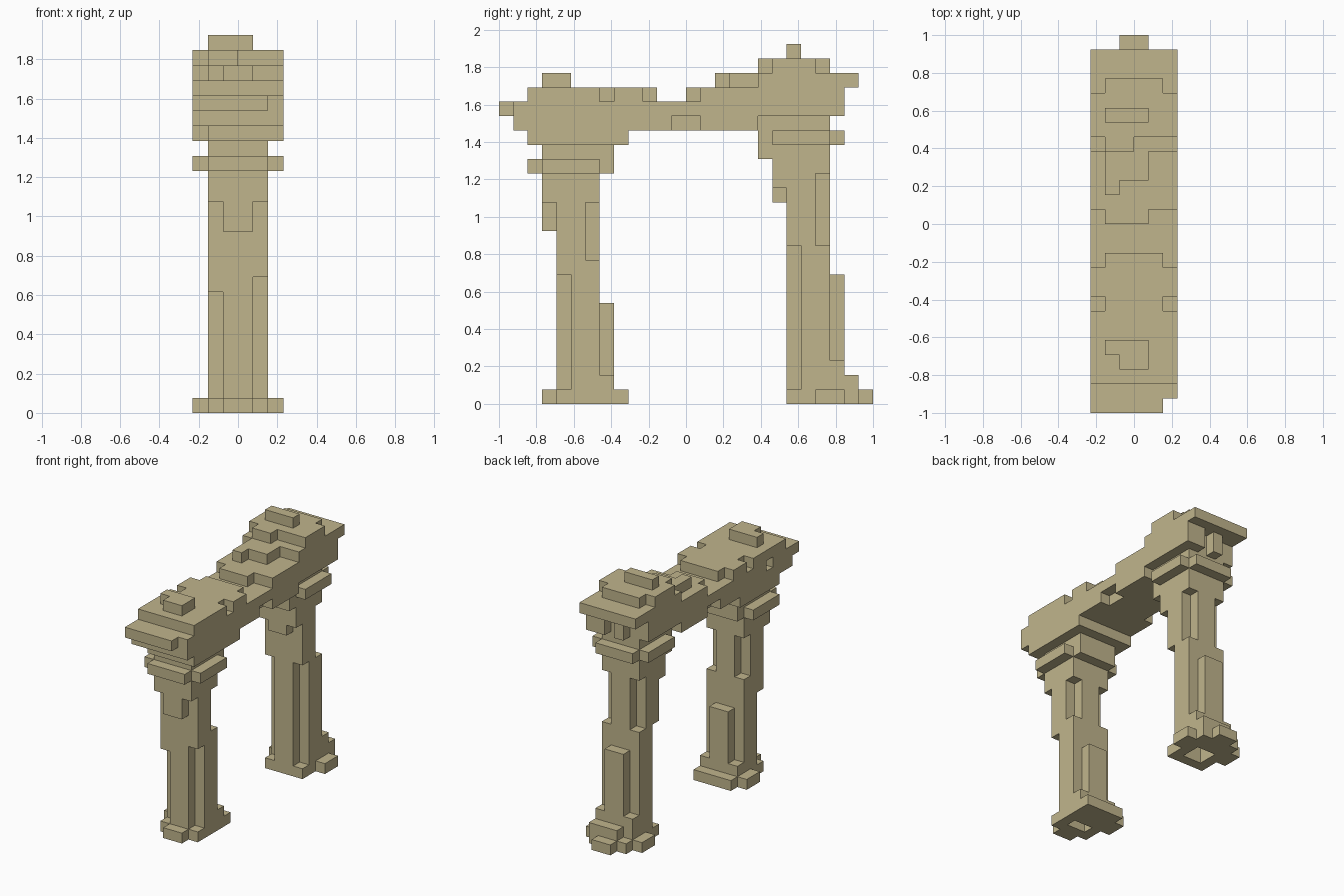
import bpy
import bmesh
from itertools import product
from mathutils import Vector

UNIT = 2 / 26  # edge length of one stone cube

default_cube = bpy.data.objects.get("Cube")
if default_cube:
    bpy.data.objects.remove(default_cube)

stone = bpy.data.materials.new("sandstone")
stone.use_nodes = True
stone_colour = (0.53, 0.46, 0.265, 1)
stone.diffuse_color = stone_colour
shader = stone.node_tree.nodes["Principled BSDF"]
shader.inputs["Base Color"].default_value = stone_colour
shader.inputs["Roughness"].default_value = 0.9


class Masonry:
    """A part made of unit cubes: blocks are added and carved, then skinned."""

    def __init__(self, name):
        self.name = name
        self.cells = set()

    @staticmethod
    def region(x, y, z):
        return set(product(range(*x), range(*y), range(*z)))

    def add(self, x, y, z):
        self.cells |= self.region(x, y, z)

    def carve(self, x, y, z):
        self.cells -= self.region(x, y, z)

    def carve_pair(self, x, y, z):
        self.carve(x, y, z)
        self.carve((-x[1], -x[0]), y, z)

    def build(self):
        bm = bmesh.new()
        verts = {}

        def corner(point):
            key = tuple(round(c) for c in point)
            if key not in verts:
                verts[key] = bm.verts.new(Vector(key) * UNIT)
            return verts[key]

        for cell in sorted(self.cells):
            for axis, side in product(range(3), (0, 1)):
                normal = Vector((0, 0, 0))
                normal[axis] = 2 * side - 1
                if tuple(int(c + n) for c, n in zip(cell, normal)) in self.cells:
                    continue
                u, v = Vector((0, 0, 0)), Vector((0, 0, 0))
                u[(axis + 1) % 3] = v[(axis + 2) % 3] = 1
                if not side:
                    u, v = v, u
                base = Vector(cell)
                base[axis] += side
                bm.faces.new([corner(p) for p in (base, base + u, base + u + v, base + v)])

        # Merge coplanar squares into large flat faces
        bmesh.ops.dissolve_limit(bm, angle_limit=0.01, verts=bm.verts[:], edges=bm.edges[:])
        mesh = bpy.data.meshes.new(self.name)
        bm.to_mesh(mesh)
        bm.free()
        mesh.materials.append(stone)
        part = bpy.data.objects.new(self.name, mesh)
        bpy.context.collection.objects.link(part)


MIDDLE, SHAFT, FULL = (-1, 1), (-2, 2), (-3, 3)
EDGE, RIM = (1, 2), (2, 3)

# Front leg: shaft, chipped corners and raised panels
leg = Masonry("front_leg")
leg.add(SHAFT, (-9, -6), (0, 18))
leg.add(SHAFT, (-10, -9), (14, 18))
leg.add(MIDDLE, (-10, -9), (12, 14))
leg.add(MIDDLE, (-6, -5), (2, 7))
leg.carve(EDGE, (-9, -8), (1, 9))
leg.carve((-2, -1), (-9, -8), (1, 8))
leg.carve_pair(EDGE, (-7, -6), (10, 14))
# Front leg: stepped foot with a hollow underneath
leg.add(SHAFT, (-9, -4), (0, 1))
leg.add(MIDDLE, (-10, -9), (0, 1))
leg.add((-3, -2), (-7, -5), (0, 1))
leg.add(SHAFT, (-6, -5), (1, 2))
leg.carve(MIDDLE, (-8, -7), (0, 8))
# Front leg: cross-shaped capital
leg.add(SHAFT, (-11, -5), (16, 17))
leg.add(FULL, (-10, -6), (16, 17))
leg.add(SHAFT, (-6, -5), (17, 18))
leg.build()

# Back leg: shaft, chipped corners and raised panels
leg = Masonry("back_leg")
leg.add(SHAFT, (7, 10), (0, 19))
leg.add(SHAFT, (6, 7), (15, 19))
leg.add(MIDDLE, (6, 7), (14, 15))
leg.add(MIDDLE, (10, 11), (3, 9))
leg.carve_pair(EDGE, (7, 8), (1, 11))
leg.carve_pair(EDGE, (9, 10), (11, 16))
# Back leg: stepped foot with a hollow underneath
leg.add(SHAFT, (7, 12), (0, 1))
leg.add(FULL, (9, 11), (0, 1))
leg.add(MIDDLE, (12, 13), (0, 1))
leg.add((-1, 2), (10, 12), (1, 2))
leg.add(SHAFT, (10, 11), (1, 3))
leg.carve(MIDDLE, (8, 10), (0, 8))
# Back leg: cross-shaped capital and neck
leg.add(SHAFT, (5, 6), (17, 19))
leg.add(SHAFT, (6, 11), (18, 19))
leg.add(FULL, (6, 10), (18, 19))
leg.add(SHAFT, (5, 10), (19, 20))
leg.build()

# Lintel: main courses from the bottom up
lintel = Masonry("lintel")
lintel.add(FULL, (-11, -4), (18, 19))
lintel.carve((-3, -2), (-11, -10), (18, 19))
lintel.add(FULL, (-12, 5), (19, 20))
lintel.add(FULL, (-13, 10), (20, 21))
lintel.carve(RIM, (-13, -12), (19, 21))
lintel.carve_pair(RIM, (-1, 1), (19, 20))
# Lintel: front top course with worn edges
lintel.add(FULL, (-11, -2), (21, 22))
lintel.carve_pair(RIM, (-3, -2), (21, 22))
lintel.carve_pair(RIM, (-6, -5), (21, 22))
lintel.carve((-3, -2), (-9, -8), (20, 21))
lintel.add(MIDDLE, (-10, -8), (22, 23))
lintel.add((-2, -1), (-9, -8), (22, 23))
# Lintel: rising steps toward the back
lintel.add(FULL, (1, 10), (21, 22))
lintel.add((-2, 1), (0, 1), (21, 22))
lintel.add(FULL, (5, 12), (22, 23))
lintel.add((-2, 1), (3, 5), (22, 23))
lintel.add((-2, -1), (2, 3), (22, 23))
# Lintel: supports under the rear overhang
lintel.add((1, 3), (10, 11), (20, 22))
lintel.add((-1, 0), (10, 11), (20, 22))
# Lintel: rear crown and cap stone
lintel.add(FULL, (6, 9), (23, 24))
lintel.add(SHAFT, (9, 10), (23, 24))
lintel.add((-2, 0), (5, 6), (23, 24))
lintel.add((-2, 1), (7, 8), (24, 25))
lintel.build()
